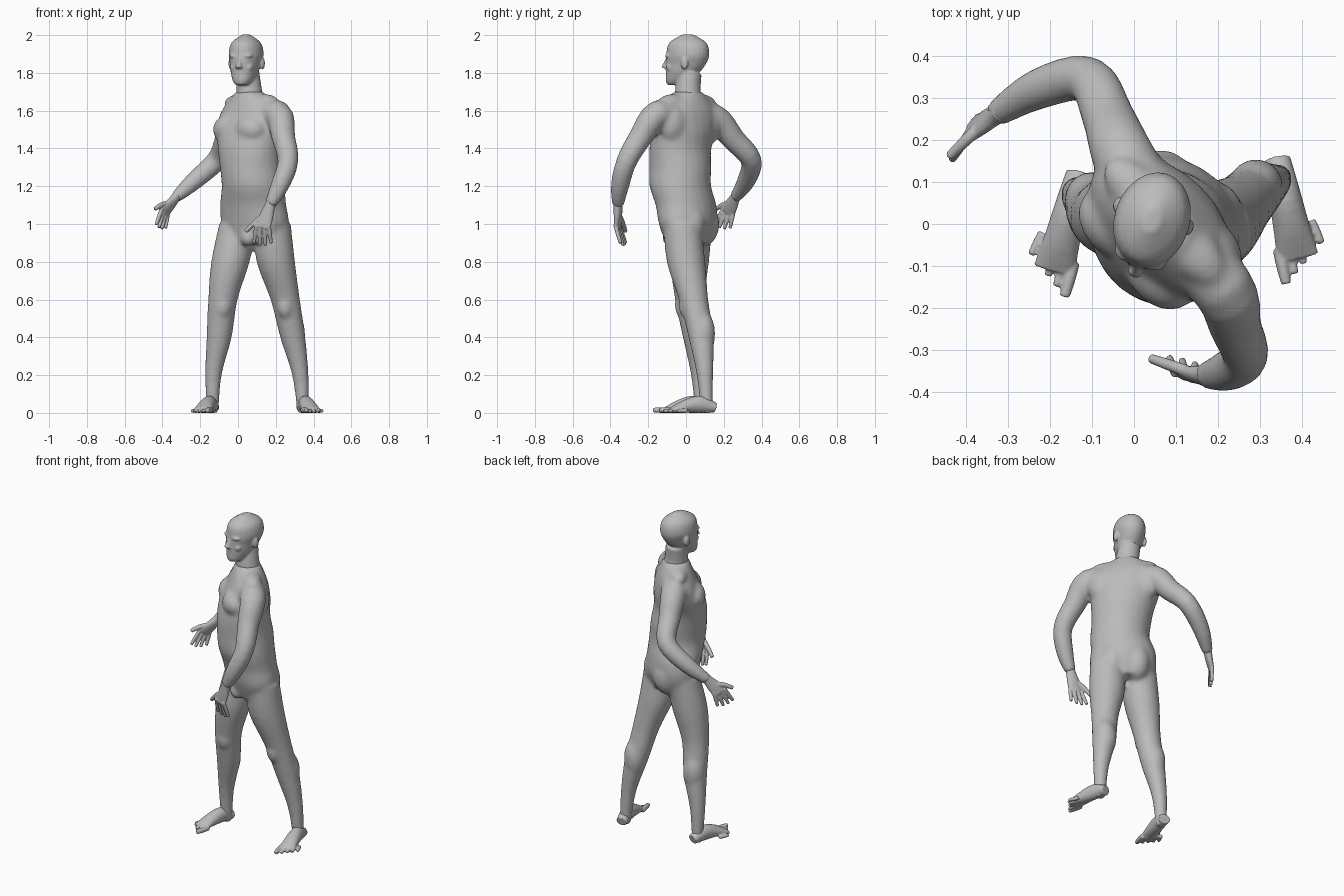
import bpy, bmesh
from math import sin, cos, tau, radians
from mathutils import Vector, Matrix

if "Cube" in bpy.data.objects:
    bpy.data.objects.remove(bpy.data.objects["Cube"], do_unlink=True)

# Plain grey clay
grey = (.5, .5, .5, 1)
clay = bpy.data.materials.new("grey clay")
clay.use_nodes = True
clay.diffuse_color = grey
clay.node_tree.nodes["Principled BSDF"].inputs["Base Color"].default_value = grey

bm = bmesh.new()
SEGMENTS = 24
STEPS = 4


def finish(name, voxel, rounds):
    """Fuse the pieces gathered so far into one continuous skin."""
    bmesh.ops.recalc_face_normals(bm, faces=bm.faces)
    mesh = bpy.data.meshes.new(name)
    bm.to_mesh(mesh)
    bm.clear()
    mesh.materials.append(clay)
    part = bpy.data.objects.new(name, mesh)
    bpy.context.collection.objects.link(part)
    fuse = part.modifiers.new("fuse", 'REMESH')
    fuse.mode = 'VOXEL'
    fuse.voxel_size = voxel
    fuse.use_smooth_shade = True
    soften = part.modifiers.new("soften", 'SMOOTH')
    soften.factor = .5
    soften.iterations = rounds


def smooth_rows(rows):
    """Resample section rows along a smooth curve through all of them."""
    rows = [Vector(row) for row in rows]
    padded = [rows[0], *rows, rows[-1]]
    result = []
    for before, start, end, after in zip(padded, padded[1:], padded[2:], padded[3:]):
        leave, arrive = (end - before) / 2, (after - start) / 2
        for step in range(STEPS):
            t = step / STEPS
            ease = t * t * (3 - t - t)
            result.append(start.lerp(end, ease)
                          + leave * t * (1 - t) ** 2 - arrive * t * t * (1 - t))
    return result + [rows[-1]]


def skin(sections):
    """Bridge elliptical sections (centre, half axis, half axis) into a closed tube."""
    angles = [tau * i / SEGMENTS for i in range(SEGMENTS)]
    loops = [[bm.verts.new(centre + across * cos(a) + deep * sin(a)) for a in angles]
             for centre, across, deep in sections]
    for low, high in zip(loops, loops[1:]):
        for i in range(SEGMENTS):
            bm.faces.new((low[i - 1], low[i], high[i], high[i - 1]))
    bm.faces.new(loops[0])
    bm.faces.new(loops[-1])


def stack(rows, frame=Matrix(), turn=lambda z: 0):
    """Level sections: x, y, z, half width, half depth, turned by a rule of height."""
    sections = []
    for x, y, z, width, depth in smooth_rows(rows):
        spin = frame.to_3x3() @ Matrix.Rotation(radians(turn(z)), 3, 'Z')
        sections.append((frame @ Vector((x, y, z)),
                         spin.col[0] * width, spin.col[1] * depth))
    skin(sections)


def limb(points, widths, depths, side=Vector((0, 0, 1))):
    """Sections square to a path, their width lying along the side direction."""
    rows = smooth_rows([(*p, w, d) for p, w, d in zip(points, widths, depths)])
    path = [Vector(row[:3]) for row in rows]
    sections = []
    for i, row in enumerate(rows):
        ahead = path[min(i + 1, len(path) - 1)] - path[max(i - 1, 0)]
        ahead.normalize()
        across = (side - ahead * side.dot(ahead)).normalized()
        sections.append((path[i], across * row[3], ahead.cross(across) * row[4]))
    skin(sections)


def ball(frame, place, size):
    matrix = frame @ Matrix.Translation(place) @ Matrix.Diagonal((*size, 1))
    bmesh.ops.create_uvsphere(bm, u_segments=SEGMENTS, v_segments=SEGMENTS // 2,
                              radius=1, matrix=matrix)


def pair(frame, place, size):
    for sign in (-1, 1):
        ball(frame, (sign * place[0], *place[1:]), size)


def turned(x, y, degrees):
    return Matrix.Translation((x, y, 0)) @ Matrix.Rotation(radians(degrees), 4, 'Z')


def digit(base, tip, radius, bend=Vector()):
    radii = (radius, radius, radius * .8)
    limb([base, (base + tip) / 2 + bend, tip], radii, radii, (tip - base).orthogonal())


# Head: jaw and skull
head = turned(.04, 0, -18)
stack([(0, -.07, 1.735, .03, .03), (0, -.05, 1.755, .05, .06),
       (0, -.02, 1.8, .07, .09), (0, 0, 1.85, .08, .11), (0, .01, 1.9, .09, .116),
       (0, .01, 1.96, .075, .1), (0, .01, 2.003, .02, .03)], head)
# Nose, lips and chin
limb([head @ Vector(p) for p in ((0, -.1, 1.88), (0, -.11, 1.85), (0, -.12, 1.825))],
     (.009, .012, .02), (.01, .015, .018), head.col[0].xyz)
for height in (1.785, 1.797):
    ball(head, (0, -.09, height), (.022, .017, .007))
ball(head, (0, -.08, 1.758), (.03, .02, .02))
# Brows, eyes, cheeks and ears
pair(head, (.035, -.08, 1.89), (.03, .025, .012))
pair(head, (.035, -.08, 1.867), (.015, .014, .009))
pair(head, (.04, -.07, 1.83), (.025, .025, .025))
pair(head, (.088, .02, 1.85), (.012, .02, .033))
# Neck
NECK_RADII = (.08, .068, .063)
limb([(.07, .02, 1.6), (.06, .01, 1.7), (.05, .02, 1.8)], NECK_RADII, NECK_RADII,
     side=Vector((1, 0, 0)))
finish("head", .006, 4)


# Hands: palm, thumb and four fingers fanning from the knuckles
def hand(name, wrist, knuckles, tips, thumb, across):
    wrist, knuckles, tips, thumb = map(Vector, (wrist, knuckles, tips, thumb))
    across = Vector(across).normalized()
    heel = wrist.lerp(knuckles, -.3)
    limb([heel, wrist, wrist.lerp(knuckles, .5), knuckles],
         (.03, .028, .038, .042), (.028, .024, .02, .014), across)
    for finger in range(4):
        spread = finger - 1.5
        base = knuckles + across * spread * .022
        reach = (tips - knuckles) * (1.1 - abs(spread) / 8)
        digit(base - reach / 5, base + reach + across * spread * .01, .011)
    digit(wrist.lerp(knuckles, .4), thumb, .014, bend=Vector((0, 0, .01)))
    finish(name, .004, 3)


left_wrist, right_wrist = (.17, -.36, 1.1), (-.33, .26, 1.14)
hand("left_hand", left_wrist, knuckles=(.13, -.36, .98), tips=(.13, -.33, .89),
     thumb=(.04, -.32, .96), across=(1, -.3, 0))
hand("right_hand", right_wrist, knuckles=(-.39, .22, 1.06), tips=(-.41, .19, .98),
     thumb=(-.44, .16, 1.08), across=(.5, .8, -.2))


# Feet: sole and instep with five toes, from the big one outwards
def foot(name, heel, front, inner):
    heel, front = Vector((*heel, 0)), Vector((*front, 0))
    ahead = (front - heel).normalized()
    side = Vector((-ahead.y, ahead.x, 0)) * inner
    heights = (.027, .045, .035, .014)
    up = Vector((0, 0, 1))
    limb([heel.lerp(front, i / 3) + up * height for i, height in enumerate(heights)],
         (.032, .038, .043, .05), heights, side)
    for toe in range(5):
        radius = .011 if toe else .015
        root = front + side * (.04 - toe / 45) - ahead * toe / 80 + up * radius
        digit(root - ahead * .03, root + ahead * (.055 - toe / 150) - side * toe / 300,
              radius)
    finish(name, .004, 3)


foot("left_foot", heel=(.34, .155), front=(.39, -.08), inner=-1)
foot("right_foot", heel=(-.13, .12), front=(-.19, -.11), inner=1)

# Torso: even levels from crotch to collar, twisting as it rises
TORSO = [(.08, .01, .15, .11), (.09, .01, .19, .14), (.08, 0, .185, .15),
         (.08, -.03, .17, .16), (.07, -.03, .17, .16), (.06, -.03, .18, .15),
         (.06, -.01, .2, .14), (.07, 0, .2, .11), (.06, .01, .08, .07)]
stack([(x, y, .9 + level / 10, width, depth)
       for level, (x, y, width, depth) in enumerate(TORSO)],
      turn=lambda z: -30 * z)

# Chest, shoulder blades, shoulder slope and buttocks
chest, pelvis = turned(.06, -.01, -47), turned(.09, .01, -32)
pair(chest, (.08, -.07, 1.5), (.1, .075, .08))
pair(chest, (.12, .05, 1.53), (.09, .07, .11))
pair(chest, (.08, .02, 1.64), (.12, .06, .05))
pair(pelvis, (.07, .05, 1), (.08, .09, .12))
ball(pelvis, (.02, -.1, .93), (.04, .04, .05))

# Arms: both leave the chest and share one taper
ARM_RADII = (.07, .075, .063, .056, .049, .032)


def arm(path):
    limb([(.07, 0, 1.57), *path], ARM_RADII, ARM_RADII)


arm([(.21, -.15, 1.58), (.24, -.24, 1.46), (.265, -.315, 1.33),
     (.22, -.35, 1.2), left_wrist])
arm([(-.02, .15, 1.56), (-.06, .25, 1.45), (-.11, .345, 1.34),
     (-.23, .32, 1.23), right_wrist])

# Legs: even levels from hip to sole, sharing one taper
LEG_RADII = (.1, .102, .078, .067, .044, .032)


def leg(path):
    stack([(x, y, 1 - level / 5, radius, radius)
           for level, ((x, y), radius) in enumerate(zip(path, LEG_RADII))])
    # Kneecap and calf
    (x, y), (calf_x, calf_y) = path[2:4]
    ball(Matrix(), (x, y - .04, .57), (.045, .04, .07))
    ball(Matrix(), (calf_x, calf_y + .01, .42), (.065, .065, .12))


leg([(.18, -.02), (.2, 0), (.25, .04), (.29, .08), (.33, .1), (.345, .11)])
leg([(0, .04), (-.04, .02), (-.08, .02), (-.1, .05), (-.13, .07), (-.135, .08)])
finish("body", .01, 14)
